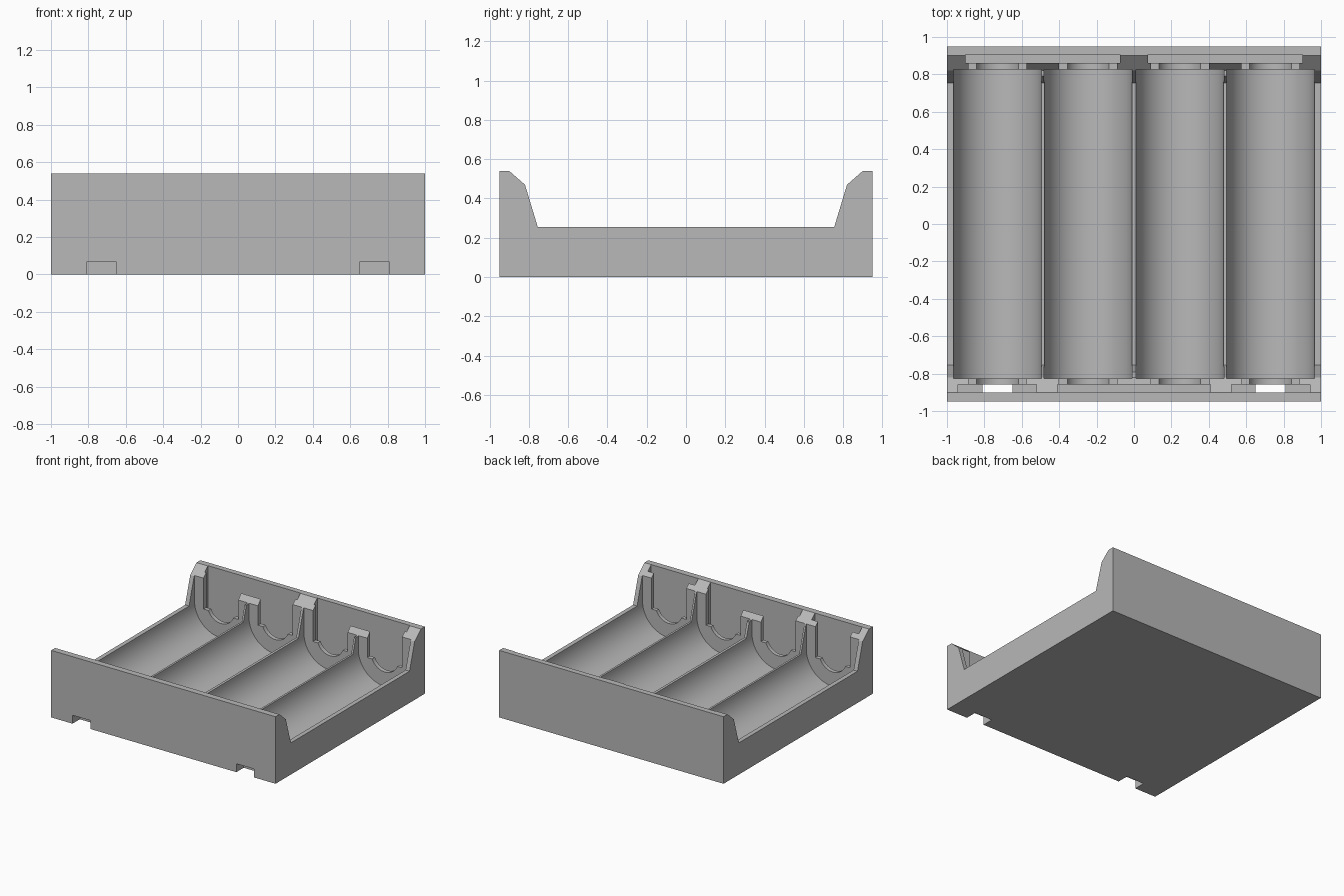
import bpy, bmesh
from math import sin, cos, radians
from mathutils import Vector

cube = bpy.data.objects.get("Cube")
if cube:
    bpy.data.objects.remove(cube, do_unlink=True)

grey = bpy.data.materials.new("grey_plastic")
grey.use_nodes = True
grey.diffuse_color = (0.48, 0.48, 0.48, 1)
grey.node_tree.nodes["Principled BSDF"].inputs["Base Color"].default_value = (0.48, 0.48, 0.48, 1)


def prism(name, profile, axis, lo, hi):
    """Extrude a 2D profile (across, z) along the x or y axis."""
    bm = bmesh.new()
    place = (lambda a, z: (lo, a, z)) if axis == "x" else (lambda a, z: (a, lo, z))
    face = bm.faces.new([bm.verts.new(place(a, z)) for a, z in profile])
    shift = Vector((hi - lo, 0, 0) if axis == "x" else (0, hi - lo, 0))
    new = bmesh.ops.extrude_face_region(bm, geom=[face])["geom"]
    bmesh.ops.translate(bm, vec=shift, verts=[v for v in new if isinstance(v, bmesh.types.BMVert)])
    bmesh.ops.recalc_face_normals(bm, faces=bm.faces)
    mesh = bpy.data.meshes.new(name)
    bm.to_mesh(mesh)
    bm.free()
    mesh.materials.append(grey)
    obj = bpy.data.objects.new(name, mesh)
    bpy.context.collection.objects.link(obj)
    return obj


def box(name, x0, x1, y0, y1, z0, z1):
    return prism(name, [(x0, z0), (x1, z0), (x1, z1), (x0, z1)], "y", y0, y1)


def arc(cx, cz, r, start, end, n):
    steps = [radians(start + (end - start) * i / n) for i in range(n + 1)]
    return [(cx + r * cos(a), cz + r * sin(a)) for a in steps]


TOP = 0.7          # cutters rise above the tray
AXIS = 0.27        # height of the cell axis
cells = [-0.73, -0.245, 0.245, 0.73]

# Tray body with raised end walls
half = [(0.95, 0), (0.95, 0.54), (0.90, 0.54), (0.82, 0.47), (0.755, 0.255)]
tray = prism("battery_tray", half + [(-y, z) for y, z in reversed(half)], "x", -1, 1)

cutters = []
for cx in cells:
    # Round-bottomed cell trough
    trough = [(cx - 0.235, TOP)] + arc(cx, AXIS, 0.235, 180, 360, 40) + [(cx + 0.235, TOP)]
    cutters.append(prism("trough_cutter", trough, "y", -0.825, 0.825))
    # Stepped opening through each end lip
    opening = ([(cx - 0.155, TOP), (cx - 0.155, 0.225)]
               + arc(cx, AXIS, 0.12, 202, 338, 20)
               + [(cx + 0.155, 0.225), (cx + 0.155, TOP)])
    for s in (-1, 1):
        y0, y1 = sorted((s * 0.80, s * 0.88))
        cutters.append(prism("opening_cutter", opening, "y", y0, y1))

# Contact plate slots in both end walls
for x0, x1 in [(-0.94, -0.52), (-0.41, 0.41), (0.52, 0.94)]:
    cutters.append(box("front_slot_cutter", x0, x1, -0.90, -0.857, 0.065, TOP))
for x0, x1 in [(-0.90, -0.075), (0.075, 0.90)]:
    cutters.append(box("back_slot_cutter", x0, x1, 0.86, 0.905, 0.065, TOP))

# Lowered, chamfered posts in the middle of each slot
for px, s in [(0, -1), (-0.4875, 1), (0.4875, 1)]:
    low = [(0.7, 0.375), (0.82, 0.375), (0.875, 0.44), (0.875, TOP), (0.7, TOP)]
    cutters.append(prism("post_cutter", [(s * y, z) for y, z in low], "x", px - 0.12, px + 0.12))

# Wire notches under the front wall
for s in (-1, 1):
    cutters.append(box("notch_cutter", s * 0.73 - 0.08, s * 0.73 + 0.08, -1.0, -0.857, -0.05, 0.068))

bpy.ops.object.select_all(action="DESELECT")
bpy.context.view_layer.objects.active = tray
tray.select_set(True)
for cutter in cutters:
    cutter.hide_render = True
    mod = tray.modifiers.new("cut", "BOOLEAN")
    mod.operation = "DIFFERENCE"
    mod.solver = "EXACT"
    mod.object = cutter
    bpy.ops.object.modifier_apply(modifier=mod.name)
    bpy.data.objects.remove(cutter, do_unlink=True)

bpy.ops.object.shade_smooth_by_angle(angle=radians(30))
